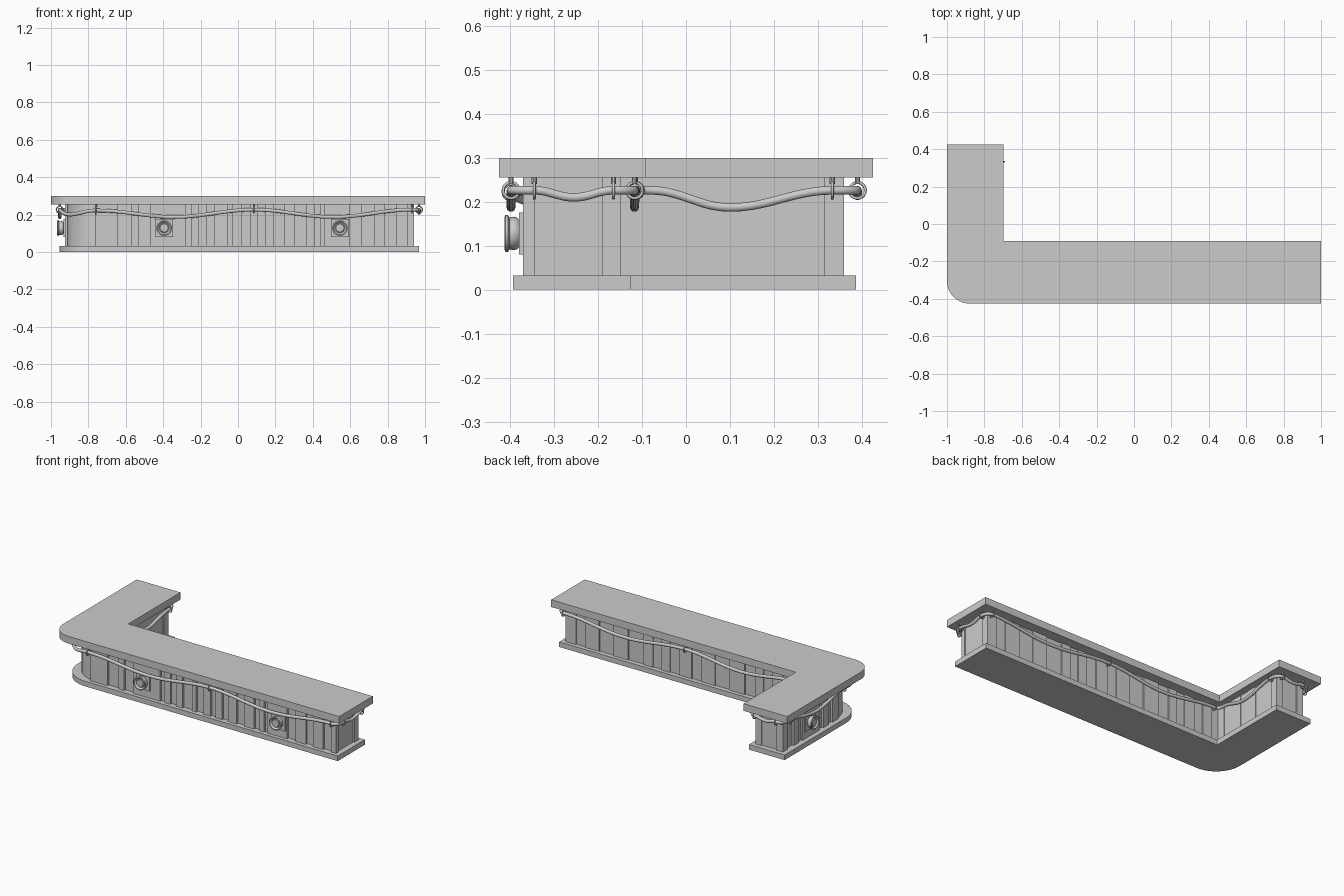
import bpy, bmesh, math, random
from mathutils import Vector

if "Cube" in bpy.data.objects:
    bpy.data.objects.remove(bpy.data.objects["Cube"])

random.seed(4)


def finish(name, bm, smooth=False):
    bmesh.ops.recalc_face_normals(bm, faces=bm.faces)
    me = bpy.data.meshes.new(name)
    bm.to_mesh(me)
    bm.free()
    ob = bpy.data.objects.new(name, me)
    bpy.context.collection.objects.link(ob)
    if smooth:
        bpy.ops.object.select_all(action='DESELECT')
        ob.select_set(True)
        bpy.context.view_layer.objects.active = ob
        bpy.ops.object.shade_smooth_by_angle(angle=math.radians(35))
    return ob


# L-shaped slab with one rounded outer corner
def l_slab(name, x0, x1, y0, y1, xi, yi, r, z0, z1):
    pts = [(x0 + r - r * math.cos(a), y0 + r - r * math.sin(a))
           for a in [math.pi / 2 * i / 12 for i in range(13)]]
    pts += [(x1, y0), (x1, yi), (xi, yi), (xi, y1), (x0, y1)]
    bm = bmesh.new()
    lo = [bm.verts.new((x, y, z0)) for x, y in pts]
    hi = [bm.verts.new((x, y, z1)) for x, y in pts]
    bm.faces.new(lo)
    bm.faces.new(hi)
    for i in range(len(pts)):
        j = (i + 1) % len(pts)
        bm.faces.new((lo[i], lo[j], hi[j], hi[i]))
    return finish(name, bm, True)


def add_box(bm, lo, hi):
    lo, hi = Vector(lo), Vector(hi)
    vs = bmesh.ops.create_cube(bm, size=1)['verts']
    for v in vs:
        v.co = Vector(((lo[k] + hi[k]) / 2 + v.co[k] * (hi[k] - lo[k]) for k in range(3)))


l_slab("countertop", -1, 1, -0.425, 0.425, -0.697, -0.092, 0.12, 0.255, 0.30)
l_slab("plinth", -0.955, 0.968, -0.394, 0.387, -0.708, -0.125, 0.17, 0, 0.032)
l_slab("counter_body", -0.912, 0.932, -0.357, 0.352, -0.741, -0.156, 0.16, 0.03, 0.256)


# Vertical planks and corner posts standing proud of the body
def planks(name, axis, plane, side, edges):
    bm = bmesh.new()
    for a, b in zip(edges[::2], edges[1::2]):
        p, q = sorted((plane - side * 0.018, plane + side * 0.001))
        if axis == 'x':
            add_box(bm, (a, p, 0.031), (b, q, 0.2555))
        else:
            add_box(bm, (p, a, 0.031), (q, b, 0.2555))
    finish(name, bm)


def split(a, b, lo, hi):
    n = 2 * int((b - a) / (lo + hi)) + 1
    w = [random.uniform(lo, hi) for _ in range(n)]
    return [a + (b - a) * sum(w[:i]) / sum(w) for i in range(n + 1)]


front = [-0.765, -0.645, -0.57, -0.53, -0.47, -0.28, -0.25, -0.21, -0.17, -0.125,
         -0.06, -0.03, 0.02, 0.07, 0.105, 0.15, 0.19, 0.25, 0.30, 0.37, 0.41, 0.44,
         0.46, 0.60, 0.66, 0.73, 0.78, 0.85, 0.905, 0.939]
planks("front_planks", 'x', -0.37, -1, front)
planks("back_planks", 'x', -0.150, 1, split(-0.69, 0.939, 0.05, 0.11))
planks("left_planks", 'y', -0.924, -1, [-0.19, -0.13, -0.09, -0.04, 0.0, 0.17, 0.20, 0.25, 0.315, 0.36])
planks("inner_planks", 'y', -0.7395, 1, [-0.15, -0.10, -0.03, 0.04, 0.11, 0.17])
planks("inner_end_post", 'y', -0.734, 1, [0.315, 0.36])
planks("right_end_posts", 'y', 0.939, 1, [-0.37, -0.345, -0.19, -0.15])
planks("back_end_posts", 'x', 0.359, 1, [-0.924, -0.88, -0.775, -0.734])


# Round ports on square plates
def port(name, pos, n):
    n = Vector(n)
    up = Vector((0, 0, 1))
    u = up.cross(n)
    pos = Vector(pos)
    bm = bmesh.new()
    h = 0.048
    c = [pos + u * a + up * b + n * d for a in (-h, h) for b in (-h, h) for d in (-0.014, 0.01)]
    add_box(bm, [min(v[k] for v in c) for k in range(3)], [max(v[k] for v in c) for k in range(3)])
    prof = [(0.031, 0.009), (0.036, 0.015), (0.038, 0.023), (0.036, 0.032), (0.042, 0.035),
            (0.042, 0.041), (0.036, 0.043), (0.027, 0.034), (0.024, 0.034), (0.021, 0.038),
            (0.001, 0.039)]
    seg = 28
    rings = [[bm.verts.new(pos + n * d + r * (u * math.cos(t) + up * math.sin(t)))
              for t in [2 * math.pi * i / seg for i in range(seg)]] for r, d in prof]
    for A, B in zip(rings, rings[1:]):
        for i in range(seg):
            j = (i + 1) % seg
            bm.faces.new((A[i], A[j], B[j], B[i]))
    bm.faces.new(rings[-1])
    bm.faces.new(rings[0])
    finish(name, bm, True)


port("front_port_left", (-0.395, -0.37, 0.128), (0, -1, 0))
port("front_port_right", (0.545, -0.37, 0.128), (0, -1, 0))
port("side_port", (-0.924, 0.10, 0.128), (-1, 0, 0))

# Rope points: position, run direction, 1 where a hanger holds it
H = 0.226
L = 0.187
path = [(0.93, -0.398, H, 'x', 1), (0.51, -0.398, L, 'x', 0), (0.085, -0.398, H, 'x', 1),
        (-0.34, -0.398, L, 'x', 0), (-0.76, -0.398, H - 0.004, 'x', 1),
        (-0.896, -0.342, 0.2, 'd', 0), (-0.953, -0.20, H, 'y', 1), (-0.953, 0.07, L, 'y', 0),
        (-0.953, 0.335, H, 'y', 1), (-0.90, 0.39, H, 'x', 1), (-0.825, 0.39, 0.214, 'x', 0),
        (-0.75, 0.39, H, 'x', 1), (-0.711, 0.333, H, 'y', 1), (-0.711, 0.1, L, 'y', 0),
        (-0.711, -0.08, H, 'y', 0), (-0.68, -0.115, H, 'x', 1), (-0.30, -0.117, L, 'x', 0),
        (0.085, -0.115, H, 'x', 1), (0.51, -0.117, L, 'x', 0), (0.93, -0.117, H, 'x', 1),
        (0.968, -0.165, H, 'y', 1), (0.968, -0.255, 0.21, 'y', 0), (0.968, -0.345, H, 'y', 1)]
cu = bpy.data.curves.new("rope", 'CURVE')
cu.dimensions = '3D'
cu.bevel_depth = 0.01
cu.bevel_resolution = 3
cu.resolution_u = 10
sp = cu.splines.new('BEZIER')
sp.bezier_points.add(len(path) - 1)
sp.use_cyclic_u = True
co = [Vector(p[:3]) for p in path]
for i, p in enumerate(sp.bezier_points):
    a, b = co[i - 1], co[(i + 1) % len(co)]
    t = (b - a) * Vector((path[i][3] != 'y', path[i][3] != 'x', 0))
    t = Vector(((b - a).x * (path[i][3] != 'y'), (b - a).y * (path[i][3] != 'x'), 0)).normalized()
    p.handle_left_type = p.handle_right_type = 'FREE'
    p.co = co[i]
    p.handle_left = co[i] - t * (co[i] - a).length * 0.38
    p.handle_right = co[i] + t * (b - co[i]).length * 0.38
bpy.context.collection.objects.link(bpy.data.objects.new("rope", cu))

# Ring hangers holding the rope below the top
for i, (x, y, z, axis, held) in enumerate(path):
    if not held:
        continue
    rot = (0, math.pi / 2, 0) if axis == 'x' else (math.pi / 2, 0, 0)
    bpy.ops.mesh.primitive_torus_add(major_radius=0.018, minor_radius=0.0035, major_segments=20,
                                     minor_segments=8, location=(x, y, z), rotation=rot)
    bpy.context.object.name = f"hanger_ring_{i}"
    bpy.ops.object.shade_smooth()
    bpy.ops.mesh.primitive_cylinder_add(vertices=10, radius=0.006, depth=0.016,
                                        location=(x, y, 0.2485))
    bpy.context.object.name = f"hanger_stem_{i}"
